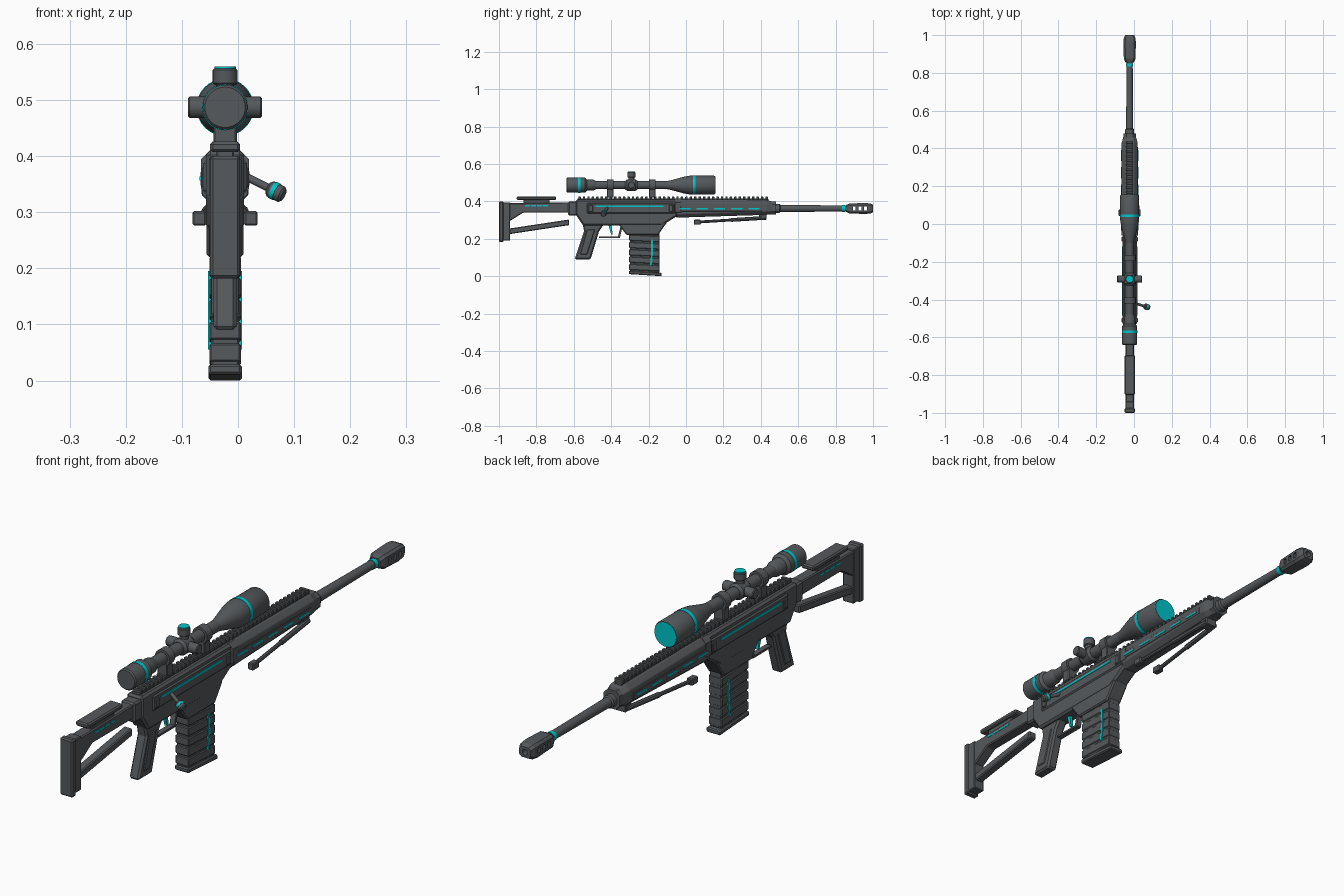
import bpy, bmesh, math
from mathutils import Vector

cube = bpy.data.objects.get("Cube")
if cube:
    bpy.data.objects.remove(cube, do_unlink=True)

CENTRE = -.023   # sideways position of the middle plane
SIGHT = .487     # height of the scope axis
BORE = .362      # height of the barrel axis
TOP = .41        # height of the receiver top


def material(name, rgb):
    mat = bpy.data.materials.new(name)
    mat.use_nodes = True
    mat.diffuse_color = (*rgb, 1)
    mat.node_tree.nodes["Principled BSDF"].inputs["Base Color"].default_value = (*rgb, 1)
    return mat


GREY = material("gunmetal grey", (.092, .1, .107))
CYAN = material("bright cyan", (0, .56, .6))


def activate(ob):
    bpy.ops.object.select_all(action="DESELECT")
    ob.select_set(True)
    bpy.context.view_layer.objects.active = ob


def loft(name, rings, mat=GREY, bevel=0, smooth=False):
    """Skin a list of equal-length closed rings and cap both ends."""
    bm = bmesh.new()
    loops = [[bm.verts.new(point) for point in ring] for ring in rings]
    for low, high in zip(loops, loops[1:]):
        for i in range(len(low)):
            bm.faces.new((low[i - 1], low[i], high[i], high[i - 1]))
    bm.faces.new(loops[0])
    bm.faces.new(loops[-1])
    bmesh.ops.recalc_face_normals(bm, faces=bm.faces[:])
    mesh = bpy.data.meshes.new(name)
    bm.to_mesh(mesh)
    bm.free()
    mesh.materials.append(mat)
    ob = bpy.data.objects.new(name, mesh)
    ob.location.x = CENTRE
    bpy.context.collection.objects.link(ob)
    if bevel:
        mod = ob.modifiers.new("bevel", "BEVEL")
        mod.width, mod.segments, mod.limit_method = bevel, 1, "ANGLE"
    if smooth:
        activate(ob)
        bpy.ops.object.shade_smooth_by_angle(angle=math.radians(35))
    return ob


def slab(name, half, outline, mat=GREY, bevel=.004, x=0):
    """Side outline of (y, z) points given thickness across x."""
    return loft(name, [[(x + side, y, z) for y, z in outline] for side in (-half, half)], mat, bevel)


def box(name, half, y, z, mat=GREY, bevel=.003, x=0):
    """Block from its half width and its (start, end) ranges in y and z."""
    return slab(name, half, [(y[0], z[0]), (y[1], z[0]), (y[1], z[1]), (y[0], z[1])], mat, bevel, x)


def span(middle, reach):
    return middle - reach, middle + reach


def strut(name, half, start, end, depth, mat=GREY, bevel=.004):
    """Sloping bar between two (y, z) points on its upright ends."""
    (ya, za), (yb, zb) = start, end
    lower, upper = -depth / 2, depth / 2
    return slab(name, half, [(ya, za + lower), (yb, zb + lower), (yb, zb + upper), (ya, za + upper)],
                mat, bevel)


def octagon(y, half, tall, middle, cut):
    """Chamfered rectangular cross-section."""
    quarter = [(half, tall - cut), (half - cut, tall)]
    corners = quarter + [(-x, z) for x, z in reversed(quarter)]
    corners += [(-x, -z) for x, z in corners]
    return [(x, y, middle + z) for x, z in corners]


def circle(sides=32):
    return [(math.cos(math.tau * i / sides), math.sin(math.tau * i / sides)) for i in range(sides)]


def lathe(name, z, profile, mat=GREY):
    """Turn (y, radius) points about a lengthwise axis."""
    return loft(name, [[(r * c, y, z + r * s) for c, s in circle()] for y, r in profile],
                mat, smooth=True)


def rod(name, start, end, radius, mat=GREY, sides=24, bevel=0):
    turn = (end - start).to_track_quat("Z", "Y")
    return loft(name, [[at + turn @ Vector((radius * c, radius * s, 0)) for c, s in circle(sides)]
                       for at in (start, end)], mat, bevel, True)


# Stock
box("butt_pad", .027, (-1, -.975), (.182, .4), bevel=.005)
box("butt_plate", .023, (-.98, -.94), (.19, .395))
slab("stock_upper_bar", .022, [(-.95, .39), (-.58, .395), (-.58, .34), (-.87, .34), (-.95, .29)])
strut("stock_lower_strut", .017, (-.95, .239), (-.625, .288), .03)
box("cheek_rest", .027, (-.905, -.695), (.407, .426), bevel=.005)
box("cheek_rest_mount", .016, (-.87, -.73), (.38, TOP))
box("stock_collar", .029, (-.63, -.57), (.325, .4), bevel=.006)

# Receiver with magazine well
slab("receiver", .034, [(-.59, .33), (-.55, .27), (-.13, .27), (-.05, .32), (-.03, .32),
                        (-.03, TOP), (-.59, TOP)], bevel=.008)
box("receiver_side_panel", .039, (-.53, -.06), (.335, .392), bevel=.005)
slab("magazine_well", .033, [(-.318, .22), (-.15, .22), (-.1, .29), (-.37, .29)], bevel=.005)
box("receiver_light_strip", .0415, (-.485, -.12), span(.374, .004), CYAN, 0)
for end, y in (("rear", -.51), ("front", -.08)):
    box("receiver_lug_" + end, .043, span(y, .012), span(BORE, .018))

# Handguard
loft("handguard", [octagon(-.05, .042, .049, BORE, .018), octagon(.43, .042, .04, .368, .018),
                   octagon(.475, .03, .03, .365, .015)], bevel=.002)
loft("handguard_collar", [octagon(y, .043, .044, .368, .018) for y in (-.06, -.025)])
loft("handguard_nose", [octagon(y, .033, .035, .365, .016) for y in (.435, .48)])
box("handguard_side_panel", .0435, (-.03, TOP), span(.36, .014), bevel=.002)
for i in range(5):
    y = .092 * i
    box(f"handguard_light_{i}", .0455, (y - .035, y + .025), span(.36, .0035), CYAN, 0)

# Stock lights
for i in range(4):
    box(f"stock_light_{i}", .0235, span(.032 * i - .847, .013), span(.377, .0035), CYAN, 0)

# Top rail
box("rail_base", .016, (-.58, .44), (.4, .416))
for i in range(43):
    box(f"rail_tooth_{i}", .019, span(.0238 * i - .569, .0065), (TOP, .426), bevel=.002)

# Barrel
lathe("barrel", BORE, [(.46, .024), (.5, .024), (.505, .019), (.87, .016)])
lathe("barrel_light_ring", BORE, [(.833, .0185), (.85, .0185)], CYAN)

# Muzzle brake with side ports and bore
muzzle = loft("muzzle_brake", [octagon(y, half, half - .004, BORE, .009) for y, half in (
    (.855, .022), (.875, .031), (.96, .033), (.985, .031), (1, .024))])
cutters = [box("port_cutter", .06, span(y, .007), span(BORE, .011), bevel=0) for y in (.9, .93, .96)]
cutters.append(lathe("bore_cutter", BORE, [(.97, .011), (1.1, .011)]))
activate(muzzle)
for cutter in cutters:
    cutter.hide_render = True
    mod = muzzle.modifiers.new("cut", "BOOLEAN")
    mod.operation, mod.object, mod.solver = "DIFFERENCE", cutter, "EXACT"
    bpy.ops.object.modifier_apply(modifier=mod.name)
    bpy.data.objects.remove(cutter, do_unlink=True)

# Pistol grip and trigger
slab("grip", .021, [(-.555, .29), (-.43, .29), (-.465, .24), (-.51, .09), (-.595, .09), (-.545, .24)],
     bevel=.007)
slab("grip_side_panel", .024, [(-.53, .25), (-.485, .25), (-.528, .115), (-.568, .115)])
box("trigger_guard_bottom", .011, (-.465, -.355), (.203, .212), bevel=.001)
slab("trigger_guard_front", .011, [(-.365, .205), (-.353, .205), (-.338, .275), (-.348, .275)], bevel=.001)
slab("trigger", .006, [(-.415, .275), (-.398, .275), (-.392, .222), (-.4, .222)], CYAN, 0)

# Magazine with bands and light track
box("magazine", .025, (-.3, -.143), (.02, .235))
for i in range(5):
    z = .039 * i + .046
    strut(f"magazine_band_{i}", .028, (-.304, z + .004), (-.142, z - .004), .032, bevel=.003)
strut("magazine_base", .03, (-.306, .02), (-.13, .009), .018)
slab("magazine_light_track", .0305, [(-.193, .055), (-.183, .06), (-.176, .125), (-.178, .195),
                                     (-.188, .195), (-.186, .125)], CYAN, 0)

# Folded bipod
box("bipod_mount", .024, (.39, .43), (.3, .335))
for side, sign in (("right", -1), ("left", 1)):
    hinge, foot = Vector((.02 * sign, .425, .312)), Vector((.046 * sign, .06, .289))
    rod("bipod_leg_" + side, hinge, foot, .0075, sides=8)
    rod("bipod_sleeve_" + side, hinge, hinge.lerp(foot, .5), .01, sides=8)
    box("bipod_foot_" + side, .012, span(foot.y, .018), span(foot.z, .013), x=foot.x)

# Bolt handle
root, tip = Vector((.03, -.42, .367)), Vector((.104, -.443, .33))
rod("bolt_arm", root, root.lerp(tip, .8), .007)
rod("bolt_knob", root.lerp(tip, .64), tip, .015, bevel=.004)
rod("bolt_light_ring", root.lerp(tip, .74), root.lerp(tip, .84), .0163, CYAN)

# Scope
lathe("scope_eyepiece", SIGHT, [(-.64, .036), (-.635, .04), (-.54, .04), (-.53, .03), (-.495, .029),
                                (-.48, .022)])
lathe("scope_tube", SIGHT, [(-.5, .022), (-.08, .022)])
lathe("scope_objective", SIGHT, [(-.1, .022), (-.08, .026), (-.01, .045), (.02, .05), (.15, .05),
                                 (.155, .047)])
lathe("objective_lens", SIGHT, [(.15, .046), (.1565, .046)], CYAN)
for part, y, radius in (("eyepiece", -.57, .0412), ("objective", .044, .0512)):
    lathe(part + "_light_ring", SIGHT, [(end, radius) for end in span(y, .007)], CYAN)
for part, y in (("rear", -.405), ("front", -.18)):
    lathe("scope_ring_" + part, SIGHT, [(end, .031) for end in span(y, .017)])
    box("scope_mount_" + part, .021, span(y, .018), (.42, .468))

# Scope turrets
hub = Vector((0, -.292, SIGHT))
across, up = Vector((.066, 0, 0)), Vector((0, 0, .073))
lathe("turret_housing", SIGHT, [(-.325, .023), (-.315, .031), (-.27, .031), (-.26, .023)])
rod("side_turrets", hub - across, hub + across, .019, bevel=.003)
rod("top_turret_neck", hub, hub + up * .7, .016)
rod("top_turret", hub + up * .55, hub + up * .95, .022, bevel=.003)
rod("top_turret_cap", hub + up * .9, hub + up, .019, CYAN)
